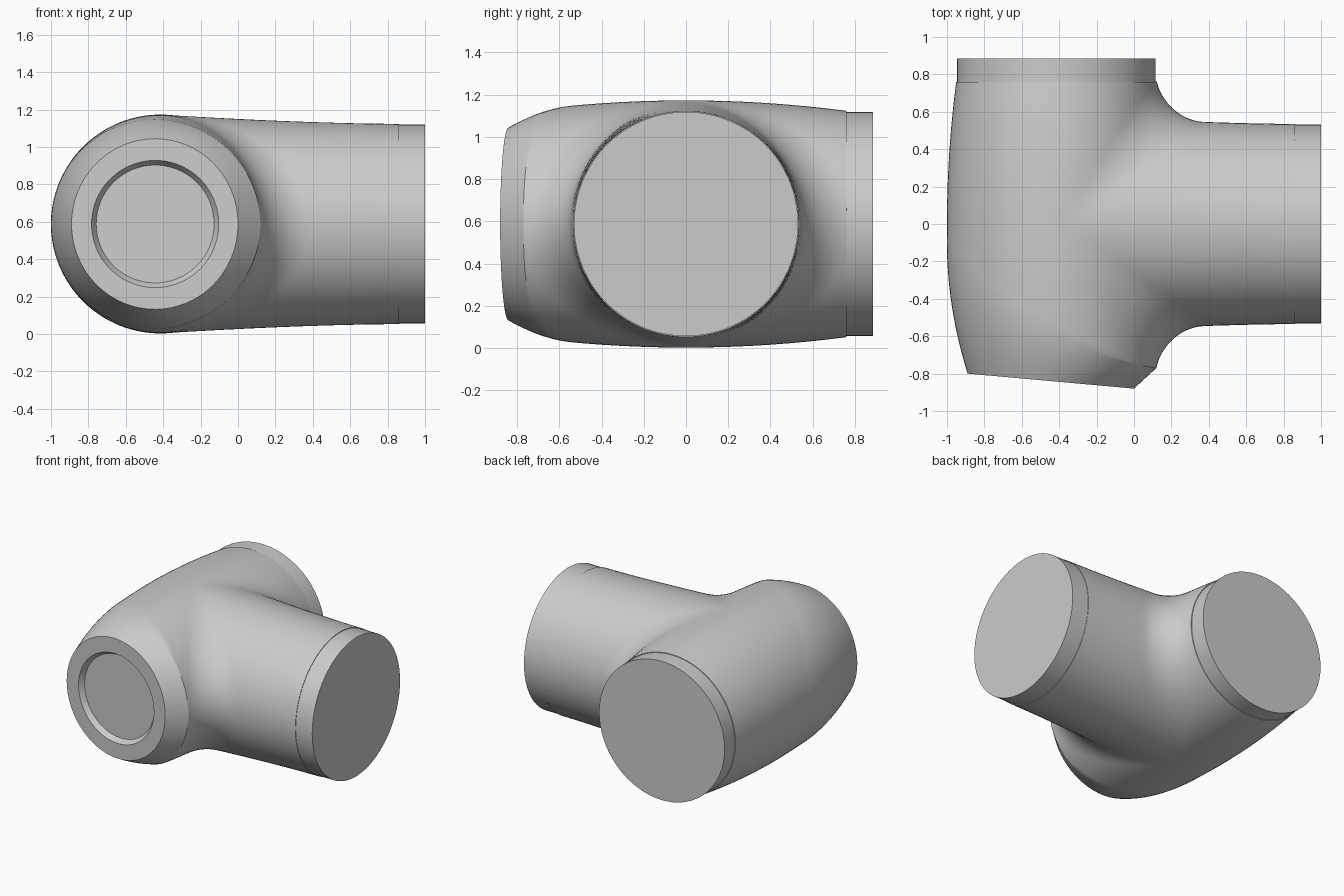
import bpy, bmesh, math
from mathutils import Vector

if "Cube" in bpy.data.objects:
    bpy.data.objects.remove(bpy.data.objects["Cube"])

CX, CZ = -0.415, 0.588        # axis of the main run (along y); branch runs along x
FILLET = 0.23
SIDES = 112

grey = bpy.data.materials.new("light grey")
grey.diffuse_color = (0.6, 0.6, 0.6, 1)
grey.use_nodes = True
grey.node_tree.nodes["Principled BSDF"].inputs["Base Color"].default_value = grey.diffuse_color


def run_radius(y):
    return 0.585 - 0.05 * (abs(y) / 0.765) ** 2


def branch_radius(x):
    t = min(max((0.86 - x) / 1.275, 0), 1)
    return 0.535 + 0.05 * t ** 1.6


def face_radius(c):
    return 0.455 - 0.03 * c - 0.01 * c * c


def face_y(x):
    return -0.88 - 0.09 * x


def nose(c):
    """Seam position and front face position of the slanted nose."""
    seam = -0.55 - 0.37 * c + 0.15 * c * c
    return seam, face_y(CX + face_radius(c) * c)


def nosed_radius(y, c):
    seam, front = nose(c)
    if y >= seam:
        return run_radius(y)
    s = min((seam - y) / (seam - front), 1.2)
    return (run_radius(seam) * (1 - s) + face_radius(c) * s
            + 0.065 * (1 - c) * s * (1 - s))


def field(x, y, z):
    """Negative inside the tee; rolling-ball fillet between both tubes."""
    d1 = max(math.hypot(x, z), 1e-6)
    f1 = d1 - nosed_radius(y, x / d1)
    if x <= 0:
        return f1
    d2 = max(math.hypot(y, z), 1e-6)
    f2 = d2 - branch_radius(x + CX)
    c = min(z * z / (d1 * d2), 0.9999)
    u, v = FILLET - f1, FILLET - f2
    if u > c * v and v > c * u:
        return FILLET - math.sqrt((u * u + v * v - 2 * c * u * v) / (1 - c * c))
    return min(f1, f2)


def surface_point(theta, phi):
    d = Vector((math.sin(phi) * math.cos(theta), -math.cos(phi),
                math.sin(phi) * math.sin(theta)))
    lo, hi = 0.2, 2.0
    for _ in range(22):
        mid = (lo + hi) / 2
        if field(*(d * mid)) < 0:
            lo = mid
        else:
            hi = mid
    return d * lo + Vector((CX, 0, CZ))


def finish(bm, name):
    bmesh.ops.recalc_face_normals(bm, faces=bm.faces)
    me = bpy.data.meshes.new(name)
    bm.to_mesh(me)
    bm.free()
    ob = bpy.data.objects.new(name, me)
    bpy.context.collection.objects.link(ob)
    me.materials.append(grey)
    bpy.ops.object.select_all(action='DESELECT')
    ob.select_set(True)
    bpy.context.view_layer.objects.active = ob
    bpy.ops.object.shade_smooth_by_angle(angle=math.radians(25))
    return ob


# Tee body: recess rings, front face, slanted nose, then the filleted run
bm = bmesh.new()
columns = []
NOSE_ROWS, RUN_ROWS = 14, 84
for i in range(SIDES):
    th = 2 * math.pi * i / SIDES
    c, s = math.cos(th), math.sin(th)
    col = []
    for r, depth in ((0.315, 0.04), (0.34, 0)):
        x = -0.443 + r * c
        col.append(Vector((x, face_y(x) + depth, CZ + r * s)))
    seam, front = nose(c)
    p_front = math.atan2(face_radius(c), -front)
    p_seam = math.atan2(run_radius(seam), -seam)
    p_back = math.atan2(run_radius(0.76), -0.76)
    for k in range(NOSE_ROWS):
        col.append(surface_point(th, p_front + (p_seam - p_front) * k / NOSE_ROWS))
    for k in range(RUN_ROWS + 1):
        col.append(surface_point(th, p_seam + (p_back - p_seam) * k / RUN_ROWS))
    columns.append([bm.verts.new(p) for p in col])
for i in range(SIDES):
    a, b = columns[i], columns[(i + 1) % SIDES]
    for k in range(len(a) - 1):
        bm.faces.new((a[k], a[k + 1], b[k + 1], b[k]))

# Trim the branch square and close recess floor, branch end and back end
bmesh.ops.bisect_plane(bm, geom=bm.verts[:] + bm.edges[:] + bm.faces[:],
                       plane_co=(0.86, 0, 0), plane_no=(1, 0, 0), clear_outer=True)
bmesh.ops.holes_fill(bm, edges=[e for e in bm.edges if e.is_boundary], sides=0)
finish(bm, "tee_body")


# Short straight collars on the two open ends
def collar(name, start, end, radius):
    bm = bmesh.new()
    bmesh.ops.create_cone(bm, cap_ends=True, segments=64, radius1=radius,
                          radius2=radius, depth=(end - start).length)
    ob = finish(bm, name)
    ob.location = (start + end) / 2
    ob.rotation_euler = (end - start).to_track_quat('Z', 'Y').to_euler()


collar("branch_collar", Vector((0.85, 0, CZ)), Vector((1.0, 0, CZ)), 0.531)
collar("back_collar", Vector((CX, 0.75, CZ)), Vector((CX, 0.885, CZ)), 0.531)
